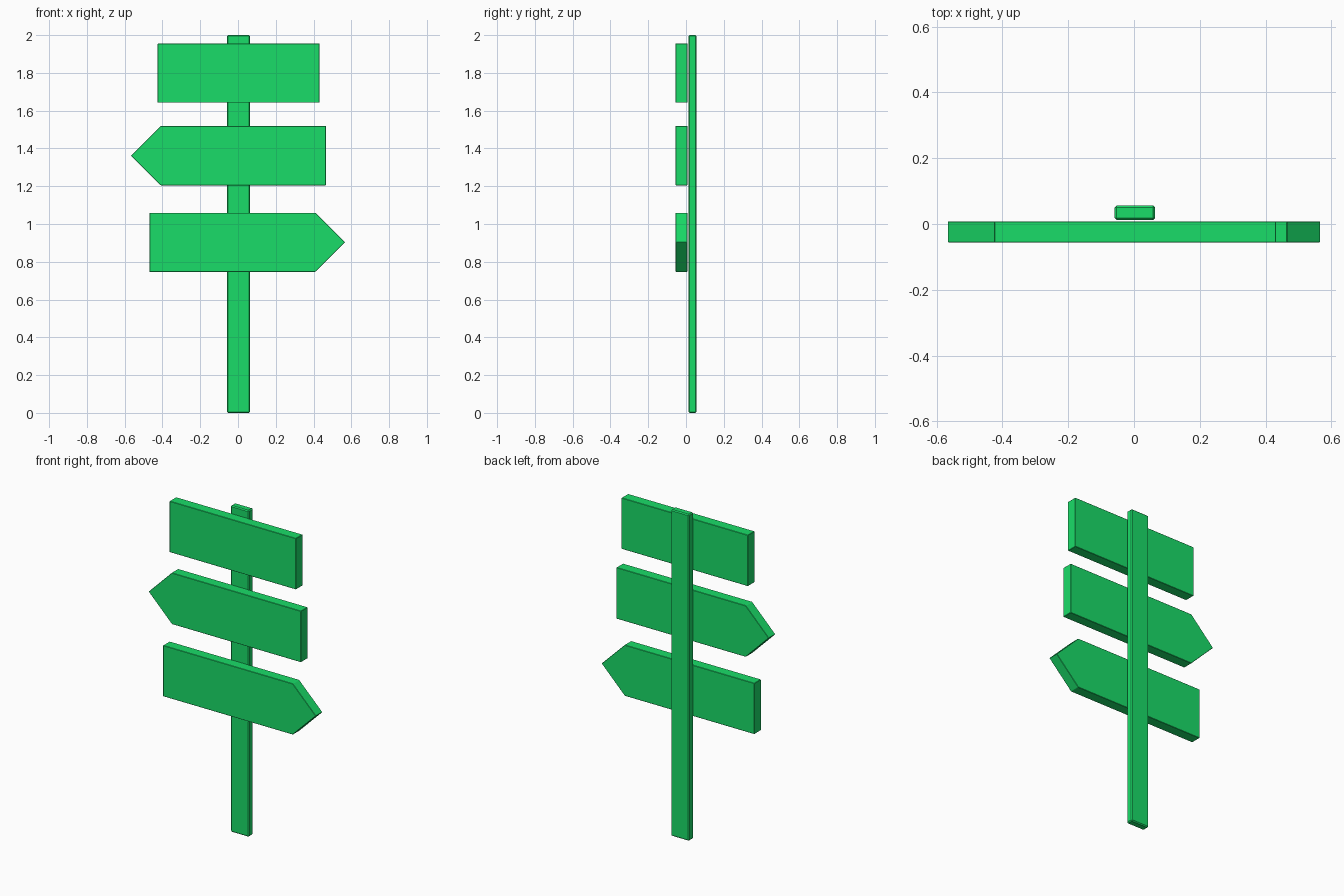
import bpy
import bmesh

if "Cube" in bpy.data.objects:
    bpy.data.objects.remove(bpy.data.objects["Cube"])

# Shared green paint
green = bpy.data.materials.new("green_paint")
green.diffuse_color = (0.01, 0.72, 0.14, 1.0)
green.use_nodes = True
green.node_tree.nodes["Principled BSDF"].inputs["Base Color"].default_value = green.diffuse_color


def make_plank(name, outline, y_front, y_back, bevel):
    """Extrude an XZ outline from front to back, with a fine edge chamfer."""
    bm = bmesh.new()
    face = bm.faces.new([bm.verts.new((x, y_front, z)) for x, z in outline])
    ext = bmesh.ops.extrude_face_region(bm, geom=[face])
    verts = [g for g in ext["geom"] if isinstance(g, bmesh.types.BMVert)]
    bmesh.ops.translate(bm, verts=verts, vec=(0, y_back - y_front, 0))
    bmesh.ops.recalc_face_normals(bm, faces=bm.faces)
    mesh = bpy.data.meshes.new(name)
    bm.to_mesh(mesh)
    bm.free()
    mesh.materials.append(green)
    obj = bpy.data.objects.new(name, mesh)
    bpy.context.collection.objects.link(obj)
    mod = obj.modifiers.new("chamfer", "BEVEL")
    mod.width = bevel
    mod.segments = 1
    return obj


def rectangle(x0, x1, z0, z1):
    return [(x0, z0), (x1, z0), (x1, z1), (x0, z1)]


def arrow(tail, shoulder, tip, z0, z1):
    return [(tail, z0), (shoulder, z0), (tip, (z0 + z1) / 2),
            (shoulder, z1), (tail, z1)]


# Upright post behind the boards
make_plank("post", rectangle(-0.059, 0.064, 0.0, 2.0), 0.012, 0.056, 0.006)

# Three sign boards, top to bottom
boards = {
    "top_board": rectangle(-0.425, 0.432, 1.642, 1.955),
    "left_arrow_board": arrow(0.466, -0.41, -0.567, 1.205, 1.519),
    "right_arrow_board": arrow(-0.469, 0.41, 0.567, 0.747, 1.059),
}
for name, outline in boards.items():
    make_plank(name, outline, -0.056, 0.008, 0.002)
